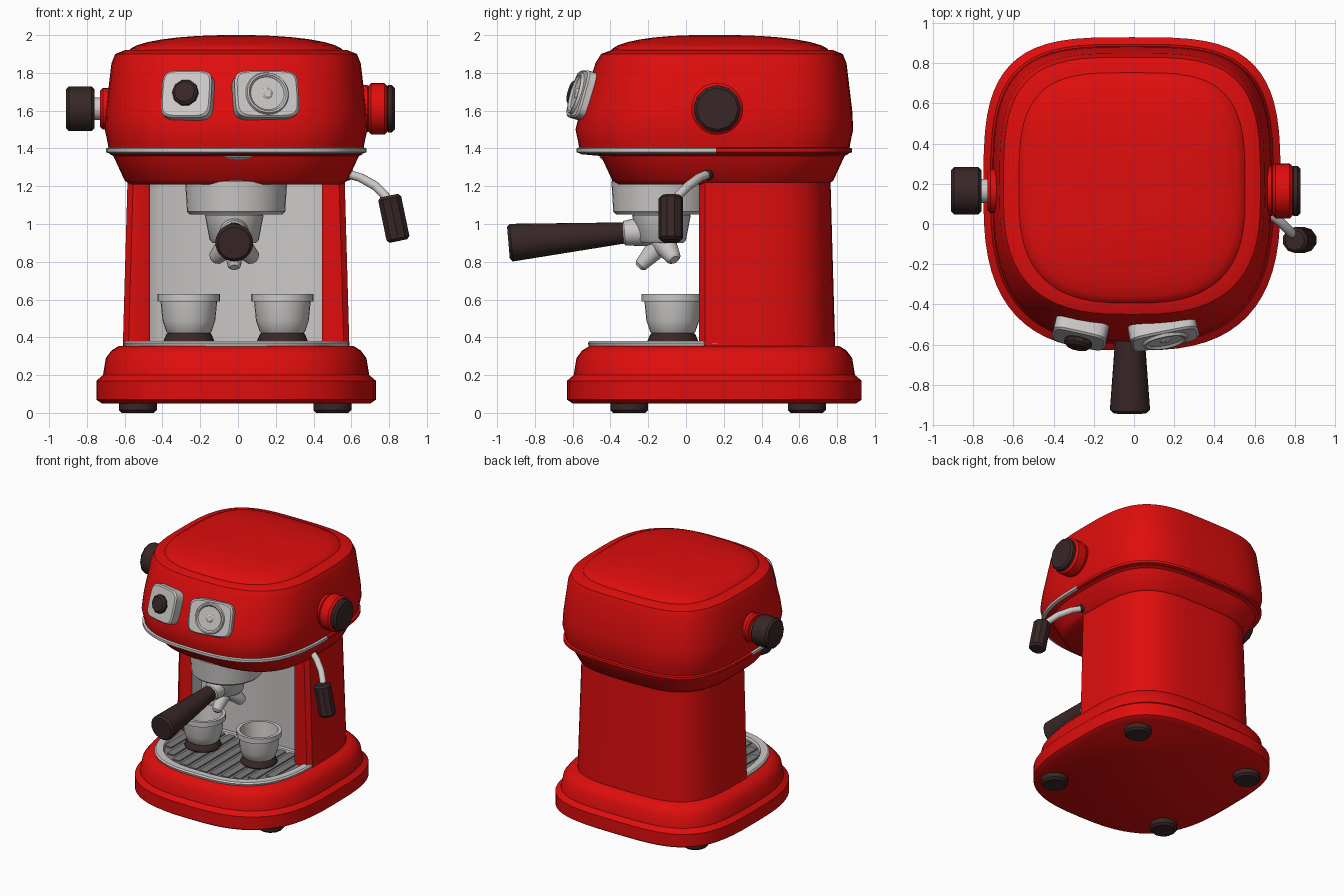
import bpy, bmesh, math
from mathutils import Vector, Matrix

if "Cube" in bpy.data.objects:
    bpy.data.objects.remove(bpy.data.objects["Cube"])


def material(name, red, green, blue):
    mat = bpy.data.materials.new(name)
    mat.use_nodes = True
    mat.diffuse_color = (red, green, blue, 1)
    shader = mat.node_tree.nodes["Principled BSDF"]
    shader.inputs["Base Color"].default_value = mat.diffuse_color
    shader.inputs["Roughness"].default_value = .5
    return mat


RED = material("glossy red", .74, .004, .004)
STEEL = material("light steel", .6, .58, .57)
BROWN = material("dark brown", .04, .02, .02)
GREY = material("grille grey", .2, .2, .2)

# Shared footprint of the machine, which every shell insets
CENTRE_X, CENTRE_Y = -.01, .16
HALF_WIDTH, FRONT, BACK = .74, -.63, .93
UP = Vector((0, 0, 1))


def loft(name, rings, materials, rule=None):
    """Skin closed rings of points; rule(centre) picks the material index."""
    bm = bmesh.new()
    loops = [[bm.verts.new(point) for point in ring] for ring in rings]
    for low, high in zip(loops, loops[1:]):
        for j in range(len(low)):
            bm.faces.new((low[j - 1], low[j], high[j], high[j - 1]))
    bm.faces.new(loops[0])
    bm.faces.new(loops[-1])
    bmesh.ops.recalc_face_normals(bm, faces=bm.faces)
    if rule:
        for face in bm.faces:
            face.material_index = rule(face.calc_center_median())
    mesh = bpy.data.meshes.new(name)
    bm.to_mesh(mesh)
    bm.free()
    for mat in materials:
        mesh.materials.append(mat)
    part = bpy.data.objects.new(name, mesh)
    bpy.context.collection.objects.link(part)
    bpy.ops.object.select_all(action="DESELECT")
    part.select_set(True)
    bpy.context.view_layer.objects.active = part
    bpy.ops.object.shade_smooth_by_angle(angle=math.radians(35))


def angles(count):
    return [math.tau * i / count for i in range(count)]


def power(value, exponent):
    return math.copysign(abs(value) ** (2 / exponent), value)


def section(z, inset, lean=0, back=BACK):
    """Footprint outline moved inward; lean moves only the front further in."""
    points = []
    for angle in angles(64):
        side, along = math.cos(angle), math.sin(angle)
        if along >= 0:
            exponent, depth = 3.5, back - inset - CENTRE_Y
        else:
            exponent, depth = 2.8, CENTRE_Y - FRONT - inset - lean
        points.append(Vector((CENTRE_X + (HALF_WIDTH - inset) * power(side, exponent),
                              CENTRE_Y + depth * power(along, exponent), z)))
    return points


def circle(centre, axis, radius, count):
    turn = Vector(axis).to_track_quat("Z", "Y")
    return [Vector(centre) + turn @ Vector((radius * math.cos(a), radius * math.sin(a), 0))
            for a in angles(count)]


def spin(name, mat, base, axis, profile, count=28):
    """Turn (radius, height) pairs about an axis."""
    axis = Vector(axis).normalized()
    loft(name, [circle(Vector(base) + axis * height, axis, radius, count)
                for radius, height in profile], [mat])


def drum(name, mat, start, end, radius, end_radius=None, count=28):
    """Softened cylinder or cone between two points."""
    axis = Vector(end) - Vector(start)
    length = axis.length
    edge = min(.015, length / 3)
    end_radius = end_radius or radius
    spin(name, mat, start, axis, [(radius - edge, 0), (radius, edge),
                                  (end_radius, length - edge), (end_radius - edge, length)], count)


# Base with a stepped skirt
skirt = [(.05, .03), (.07, 0), (.17, 0), (.2, .035), (.29, .05), (.33, .08), (.355, .12)]
loft("base", [section(z, inset) for z, inset in skirt], [RED])

# Feet
for side, x in (("left", .5), ("right", -.53)):
    for end, y in (("front", -.3), ("back", .64)):
        drum(f"{end}_{side}_foot", BROWN, (x, y, 0), (x, y, .07), .1, count=12)


# Column whose steel-lined recess opens between two front pillars
def column_section(z, inset):
    half = HALF_WIDTH - inset
    pillar = [(half, .1), (half - .03, .07), (.47, .07), (.455, .08), (.455, .2), (.4, .23)]
    front = [(-x, y) for x, y in pillar] + pillar[::-1]
    arc = [point for point in section(z, inset) if point.y > CENTRE_Y - .001]
    return arc + [Vector((CENTRE_X + x, y, z)) for x, y in front]


loft("column", [column_section(.34, .14), column_section(1.23, .165)], [RED, STEEL],
     lambda c: int(abs(c.x - CENTRE_X) < .46 and c.y < .25))

# Upper housing: undercut below, front leaning back above
undercut = [section(z, inset, .09) for z, inset in ((1.21, .18), (1.23, .15), (1.36, .09))]
housing = [section(z, inset, max(0, z - 1.5) / 5) for z, inset in (
    (1.37, .07), (1.43, .06), (1.5, .045), (1.6, .05), (1.85, .08), (1.9, .1), (1.92, .15))]
loft("housing", undercut + housing, [RED])

# Trim band, steel round the front and red behind
loft("trim_band", [section(z, inset) for z, inset in ((1.37, .08), (1.38, .05), (1.4, .05), (1.41, .08))],
     [STEEL, RED], lambda c: int(c.y > .25))

# Domed lid
dome = [math.radians(step) for step in range(0, 90, 12)]
loft("lid", [section(1.91 + .09 * math.sin(a), .7 - .53 * math.cos(a), .06 * math.cos(a))
             for a in dome], [RED])

# Drip tray with a sunken slatted grille
rim = [(.34, .15), (.37, .14), (.38, .15), (.38, .2), (.355, .21)]
loft("drip_tray", [section(z, inset, -.03, .4) for z, inset in rim], [STEEL])
loft("grille", [section(z, .205, -.03, .4) for z in (.35, .36)], [GREY])
for i in range(-5, 6):
    x, front = CENTRE_X + i * .09, -.43 + .2 * abs(i / 5) ** 3
    corners = [(x - .03, front), (x + .03, front), (x + .03, .2), (x - .03, .2)]
    loft(f"grille_slat_{i + 6}", [[Vector((*corner, z)) for corner in corners] for z in (.355, .37)], [GREY])

# Two cups on dark coasters
cup = [(.1, 0), (.12, .02), (.14, .08), (.15, .18), (.165, .18), (.165, .22), (.14, .22), (.12, .08), (.08, .04)]
for side, x in (("right", -.26), ("left", .235)):
    drum(f"{side}_coaster", BROWN, (x, -.07, .365), (x, -.07, .43), .135, .12)
    spin(f"{side}_cup", STEEL, (x, -.07, .41), UP, cup)

# Group head and the collar above it
drum("group_head", STEEL, (CENTRE_X, -.125, 1.05), (CENTRE_X, -.125, 1.24), .26, .27, 36)
drum("group_collar", STEEL, (0, -.18, 1.325), (0, -.18, 1.37), .26, .28, 36)

# Portafilter: basket, neck, tapered handle and spouts
hub = Vector((-.02, -.13, .9))
drum("filter_basket", STEEL, hub, hub + UP * .16, .13, .155)
drum("filter_neck", STEEL, hub + UP * .07, (-.02, -.34, .95), .09, .065)
drum("filter_handle", BROWN, (-.02, -.3, .955), (-.02, -.94, .9), .055, .1)
drum("front_spout", STEEL, hub, (-.02, -.25, .77), .06, .035)
for side, x in (("right", -.13), ("left", .09)):
    drum(f"{side}_spout", STEEL, hub + UP * .02, (x, -.06, .81), .07, .04)


# Control plates, tilted to lie on the housing front
def control_plate(name, x, half_width, yaw):
    place = (Matrix.Translation((x, -.54, 1.68)) @ Matrix.Rotation(yaw, 4, "Z")
             @ Matrix.Rotation(math.radians(74), 4, "X"))
    loft(name, [[place @ Vector((half_width * scale * power(math.cos(a), 5),
                                 .13 * scale * power(math.sin(a), 5), height)) for a in angles(40)]
                for scale, height in ((1, -.04), (1, .03), (.93, .04))], [STEEL])
    return place @ Vector((0, 0, .03)), place.to_3x3() @ UP


spot, outward = control_plate("switch_plate", -.267, .135, -.22)
drum("switch_knob", BROWN, spot, spot + outward * .05, .07, count=10)
spot, outward = control_plate("gauge_plate", .147, .172, .2)
spin("gauge", STEEL, spot, outward, [(.12, 0), (.11, .025), (.1, .025), (.09, .013), (.03, .013), (.02, .02)])


# Side knobs
def side_knob(name, mat, start, end, radius, count=28):
    drum(name, mat, (start, .165, 1.61), (end, .165, 1.61), radius, count=count)


side_knob("right_knob_collar", RED, -.6, -.73, .11)
side_knob("right_knob_shaft", STEEL, -.7, -.78, .06)
side_knob("right_knob", BROWN, -.76, -.91, .118, 12)
side_knob("left_knob_collar", RED, .6, .7, .125)
side_knob("left_knob_ring", RED, .69, .79, .137)
side_knob("left_knob_cap", BROWN, .78, .83, .125, 12)

# Steam wand with its grip
wand = [(.56, .13, 1.27), (.65, .07, 1.245), (.73, .01, 1.2), (.78, -.04, 1.15), (.82, -.08, 1.08)]
loft("steam_wand", [circle(point, (1, -.8, -.7), .024, 16) for point in wand], [STEEL])
drum("wand_socket", BROWN, wand[0], (.6, .1, 1.26), .035, count=12)
drum("wand_grip", BROWN, (.8, -.08, 1.15), (.85, -.08, .91), .065, count=10)
